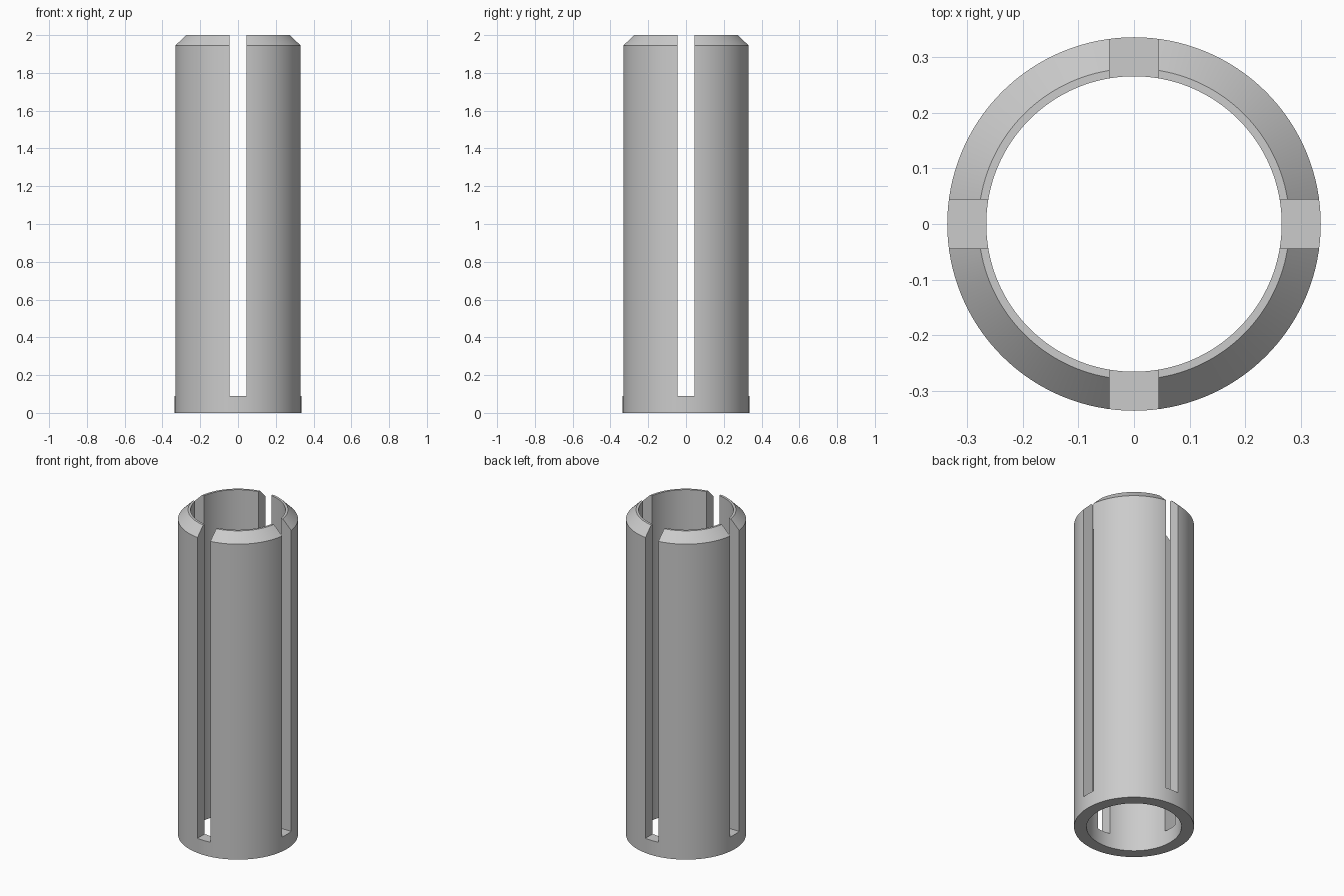
import bpy
import bmesh
from math import radians, tau
from mathutils import Matrix, Vector

cube = bpy.data.objects.get("Cube")
if cube:
    bpy.data.objects.remove(cube, do_unlink=True)

HEIGHT = 2.0
OUTER, INNER = 0.335, 0.265
TOP_RIM, CHAMFER_Z = 0.279, 1.944
SLOT_WIDTH, SLOT_FLOOR = 0.088, 0.09
SEGMENTS = 128

# Plain grey metal
grey = bpy.data.materials.new("grey_metal")
grey.use_nodes = True
colour = (0.6, 0.6, 0.6, 1)
grey.diffuse_color = colour
grey.node_tree.nodes["Principled BSDF"].inputs["Base Color"].default_value = colour


def make_object(name, bm):
    bmesh.ops.recalc_face_normals(bm, faces=bm.faces)
    mesh = bpy.data.meshes.new(name)
    bm.to_mesh(mesh)
    bm.free()
    mesh.materials.append(grey)
    obj = bpy.data.objects.new(name, mesh)
    bpy.context.collection.objects.link(obj)
    return obj


# Tube wall: closed profile turned around the z axis
profile = [(INNER, 0), (OUTER, 0), (OUTER, CHAMFER_Z), (TOP_RIM, HEIGHT), (INNER, HEIGHT)]
bm = bmesh.new()
verts = [bm.verts.new((r, 0, z)) for r, z in profile]
edges = [bm.edges.new((v, verts[i - 1])) for i, v in enumerate(verts)]
bmesh.ops.spin(bm, geom=verts + edges, cent=(0, 0, 0), axis=(0, 0, 1),
               angle=tau, steps=SEGMENTS, use_merge=True)
bmesh.ops.remove_doubles(bm, verts=bm.verts, dist=1e-5)
sleeve = make_object("slotted_sleeve", bm)

bpy.ops.object.select_all(action="DESELECT")
sleeve.select_set(True)
bpy.context.view_layer.objects.active = sleeve


# Four open-topped slots, cut by two crossing bars
def cut_slot(name, size_x, size_y):
    bm = bmesh.new()
    centre = Vector((0, 0, SLOT_FLOOR + HEIGHT / 2))
    bmesh.ops.create_cube(bm, size=1, matrix=Matrix.Translation(centre)
                          @ Matrix.Diagonal((size_x, size_y, HEIGHT, 1)))
    cutter = make_object(name, bm)
    cutter.hide_render = True
    mod = sleeve.modifiers.new(name, "BOOLEAN")
    mod.operation = "DIFFERENCE"
    mod.solver = "EXACT"
    mod.object = cutter
    bpy.ops.object.modifier_apply(modifier=mod.name)
    bpy.data.objects.remove(cutter, do_unlink=True)


cut_slot("slot_cutter_x", 1, SLOT_WIDTH)
cut_slot("slot_cutter_y", SLOT_WIDTH, 1)

# Smooth round walls with crisp chamfer and slot edges
bpy.ops.object.shade_smooth_by_angle(angle=radians(30))
